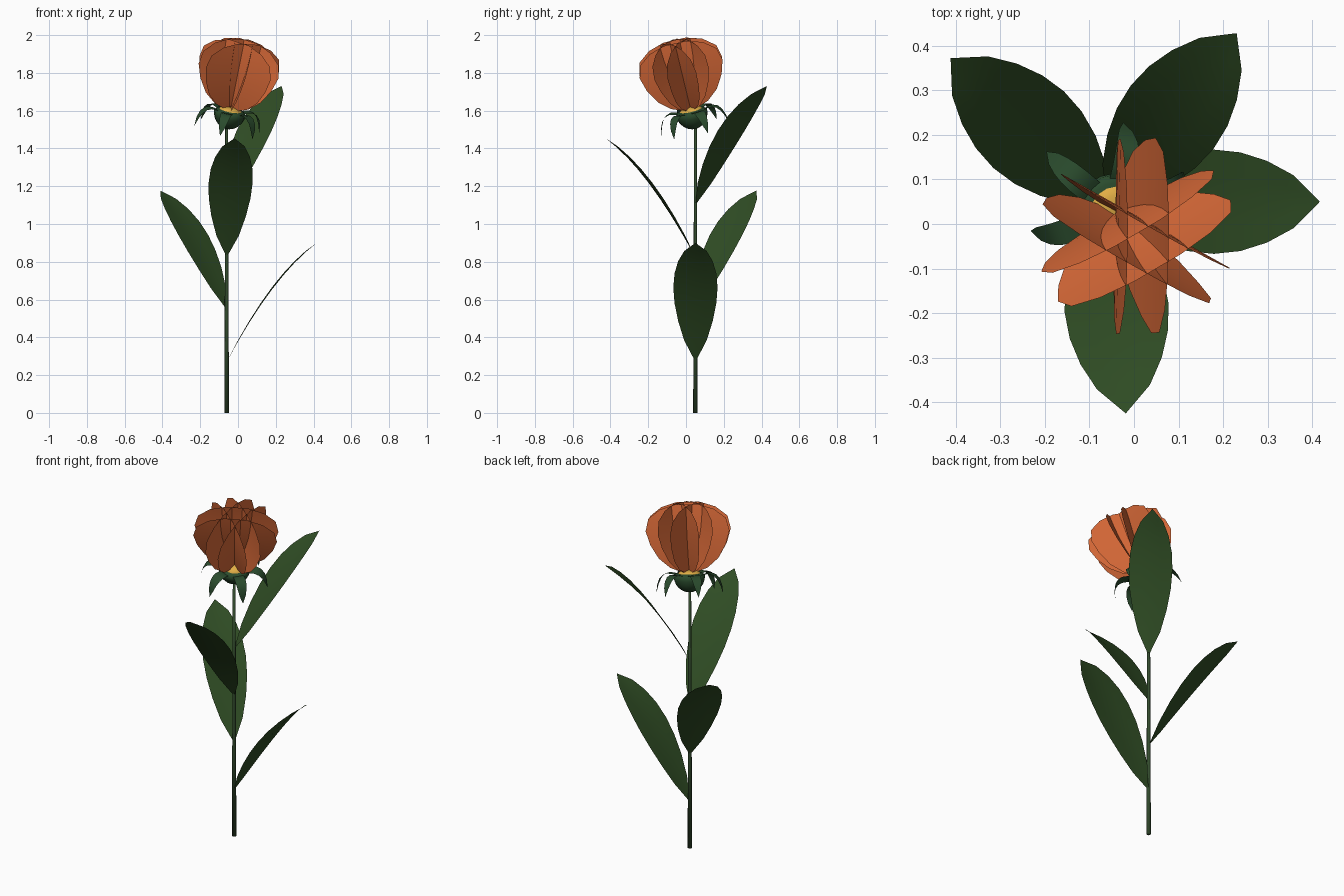
import bpy, bmesh, math
from mathutils import Matrix, Vector

if "Cube" in bpy.data.objects:
    bpy.data.objects.remove(bpy.data.objects["Cube"])


def material(name, rgb):
    m = bpy.data.materials.new(name)
    m.diffuse_color = (*rgb, 1)
    m.use_nodes = True
    m.node_tree.nodes["Principled BSDF"].inputs["Base Color"].default_value = m.diffuse_color
    return m


ORANGE = material("petal orange", (0.70, 0.145, 0.04))
LEAF = material("leaf green", (0.029, 0.074, 0.018))
STEM = material("stem green", (0.032, 0.07, 0.026))
SEPAL = material("sepal green", (0.023, 0.07, 0.026))
YELLOW = material("centre yellow", (0.75, 0.42, 0.06))

BASE = Vector((-0.06, 0.05, 0))
# the flower head nods to the front right
AZ, TILT = math.radians(-50), math.radians(17)
HEAD = (Matrix.Translation(BASE + Vector((0, 0, 1.5)))
        @ Matrix.Rotation(TILT, 4, Vector((-math.sin(AZ), math.cos(AZ), 0))))


def finish(name, bm, mat, matrix=None):
    me = bpy.data.meshes.new(name)
    if matrix:
        bm.transform(matrix)
    bm.to_mesh(me)
    bm.free()
    me.materials.append(mat)
    for p in me.polygons:
        p.use_smooth = True
    ob = bpy.data.objects.new(name, me)
    bpy.context.collection.objects.link(ob)
    return ob


def blade(name, rows, mat, matrix, fold=0.0):
    """Thin sheet running outwards along x; rows are (out, height, half width)."""
    bm = bmesh.new()
    prev = None
    for x, z, w in rows:
        row = [bm.verts.new((x, w * k, z + fold * abs(k) * w)) for k in (-1, -0.5, 0, 0.5, 1)]
        if prev:
            for i in range(4):
                bm.faces.new((prev[i], row[i], row[i + 1], prev[i + 1]))
        prev = row
    bmesh.ops.remove_doubles(bm, verts=bm.verts, dist=0.0005)
    finish(name, bm, mat, matrix)


def bezier(p1, p2, t, p0=(0, 0)):
    return [(1 - t) ** 2 * a + 2 * t * (1 - t) * b + t * t * c for a, b, c in zip(p0, p1, p2)]


def spin(deg):
    return Matrix.Rotation(math.radians(deg), 4, 'Z')


def lathe(name, profile, mat, matrix, sides=16):
    bm = bmesh.new()
    prev = None
    for r, z in profile:
        ring = [bm.verts.new((r * math.cos(2 * math.pi * i / sides),
                              r * math.sin(2 * math.pi * i / sides), z)) for i in range(sides)]
        if prev:
            for i in range(sides):
                j = (i + 1) % sides
                bm.faces.new((prev[i], prev[j], ring[j], ring[i]))
        prev = ring
    bmesh.ops.remove_doubles(bm, verts=bm.verts, dist=0.0005)
    return finish(name, bm, mat, matrix)


# stem
lathe("stem", [(0, 0), (0.012, 0), (0.0105, 0.5), (0.009, 1.0), (0.0075, 1.52), (0, 1.52)],
      STEM, Matrix.Translation(BASE), 8)

# leaves climbing the stem at the golden angle
leaf_rows = []
for i in range(9):
    t = i / 8
    x, z = bezier((0.24, 0.45), (0.477, 0.63), t)
    leaf_rows.append((x, z, 0.117 * max(0, math.sin(math.pi * t)) ** 0.7))
for i in range(4):
    blade(f"leaf_{i + 1}", leaf_rows, LEAF,
          Matrix.Translation(BASE + Vector((0, 0, 0.27 + 0.277 * i))) @ spin(137.5 * i), 0.1)

# green cup under the flower
cup = [(0.085 * math.sin(a), 0.095 - 0.09 * math.cos(a))
       for a in (math.pi / 2 * k / 6 for k in range(7))]
lathe("flower_cup", cup + [(0.07, 0.108), (0, 0.11)], SEPAL, HEAD)

# yellow flower centre
dome = [(0.062 * math.cos(a), 0.105 + 0.022 * math.sin(a))
        for a in (math.pi / 2 * k / 4 for k in range(5))]
lathe("flower_centre", dome, YELLOW, HEAD)

# drooping sepals
sepal_rows = []
for i in range(7):
    t = i / 6
    x, z = bezier((0.165, 0.155), (0.185, 0.0), t, (0.05, 0.09))
    sepal_rows.append((x, z, 0.036 * (1 - t) ** 0.7 * (0.75 + t)))
for i in range(6):
    blade(f"sepal_{i + 1}", sepal_rows, SEPAL, HEAD @ spin(20 + 60 * i))

# six broad petals that cross one another
widths = [(0, 0.025), (0.08, 0.10), (0.22, 0.16), (0.42, 0.203), (0.62, 0.225),
          (0.8, 0.208), (0.93, 0.145), (1, 0.06)]
petal_rows = [(0.047 * (1 - (1 - s) ** 2), 0.108 + 0.378 * s, w) for s, w in widths]
for i in range(6):
    blade(f"petal_{i + 1}", petal_rows, ORANGE, HEAD @ spin(60 * i))
